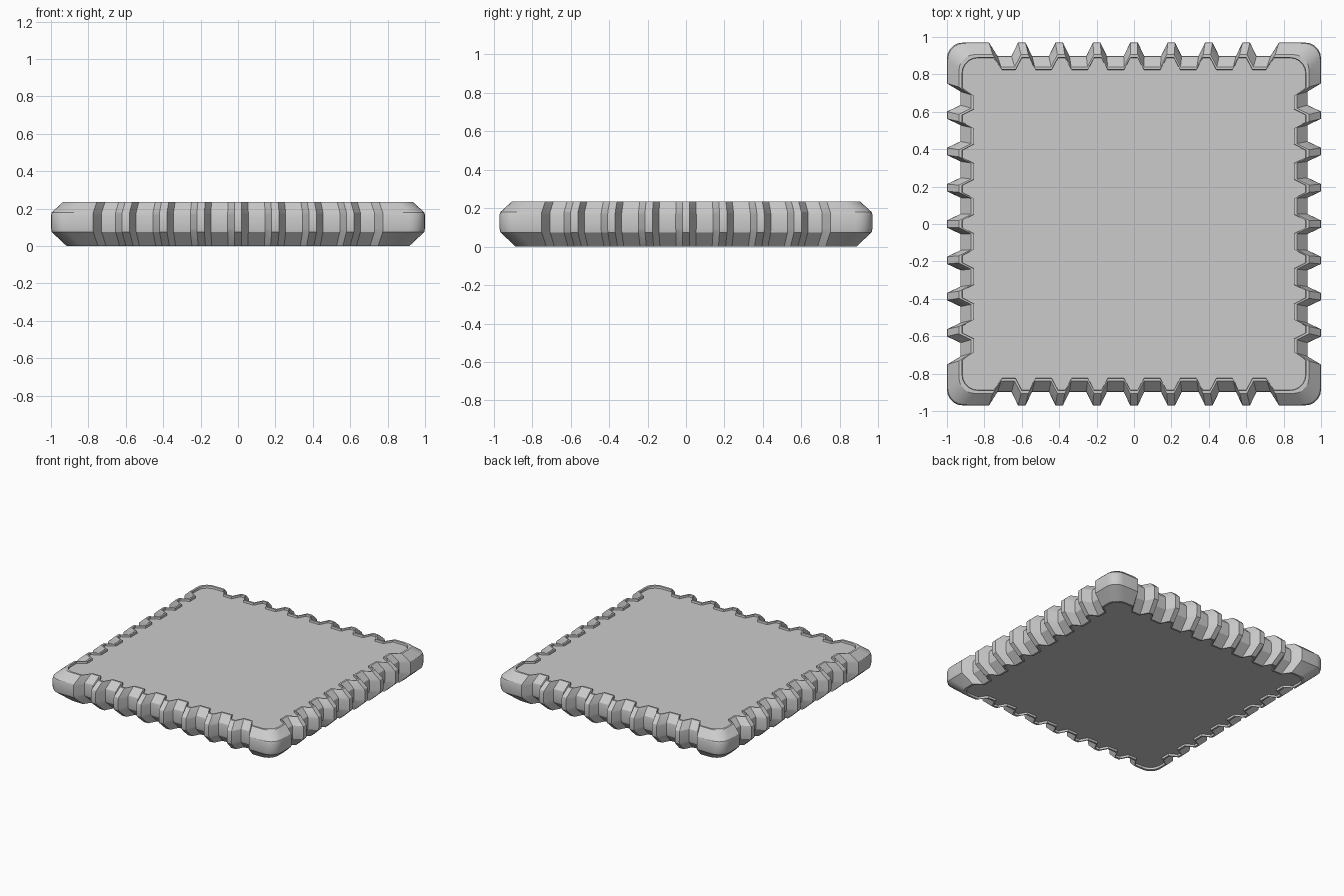
import bpy, bmesh, math

if "Cube" in bpy.data.objects:
    bpy.data.objects.remove(bpy.data.objects["Cube"])

HALF = (1.0, 0.97)      # half sizes at the widest level
DEPTH = 0.072           # notch depth
RADIUS = 0.085          # corner radius


def side(scale, depth):
    """Points (along, inward) for one toothed edge."""
    pts = [(-0.775, 0), (-0.73, depth)]
    for i in range(-3, 4):
        c = i * 0.2
        pts += [(c - 0.055, depth), (c - 0.02, 0), (c + 0.02, 0), (c + 0.055, depth)]
    pts += [(0.73, depth), (0.775, 0)]
    return [(t * scale, d) for t, d in pts]


def outline(inset):
    """Closed toothed outline, shrunk by inset."""
    hx, hy = HALF[0] - inset, HALF[1] - inset
    s = 1 - 0.4 * inset
    pts = []
    for k in range(4):
        a = k * math.pi / 2
        ca, sa = round(math.cos(a)), round(math.sin(a))
        # local half length and distance from the centre for this edge
        length, dist = (hx, hy) if k % 2 == 0 else (hy, hx)
        edge_scale = s * (HALF[k % 2])
        local = [(t, -(dist - d)) for t, d in side(edge_scale, DEPTH - 0.1 * inset)]
        for j in range(6):
            b = -math.pi / 2 + j * math.pi / 10
            local.append((length - RADIUS + RADIUS * math.cos(b),
                          -dist + RADIUS + RADIUS * math.sin(b)))
        pts += [(x * ca - y * sa, x * sa + y * ca) for x, y in local]
    return pts


# toothed plate: (height, inset) levels from bottom recess to top recess
levels = [(0.016, 0.102), (0.0, 0.100), (0.0, 0.084), (0.075, 0.004), (0.095, 0.0),
          (0.165, 0.0), (0.18, 0.004), (0.235, 0.064), (0.235, 0.080), (0.219, 0.082)]
bm = bmesh.new()
rings = [[bm.verts.new((x, y, z)) for x, y in outline(i)] for z, i in levels]
n = len(rings[0])
for low, high in zip(rings, rings[1:]):
    for j in range(n):
        k = (j + 1) % n
        bm.faces.new((low[j], low[k], high[k], high[j]))
bm.faces.new(rings[0][::-1])
bm.faces.new(rings[-1])
bmesh.ops.recalc_face_normals(bm, faces=bm.faces[:])

mesh = bpy.data.meshes.new("toothed_plate")
bm.to_mesh(mesh)
bm.free()
plate = bpy.data.objects.new("toothed_plate", mesh)
bpy.context.collection.objects.link(plate)

# smooth the rounded corners, keep tooth edges crisp
bpy.context.view_layer.objects.active = plate
plate.select_set(True)
bpy.ops.object.shade_smooth_by_angle(angle=math.radians(25))
